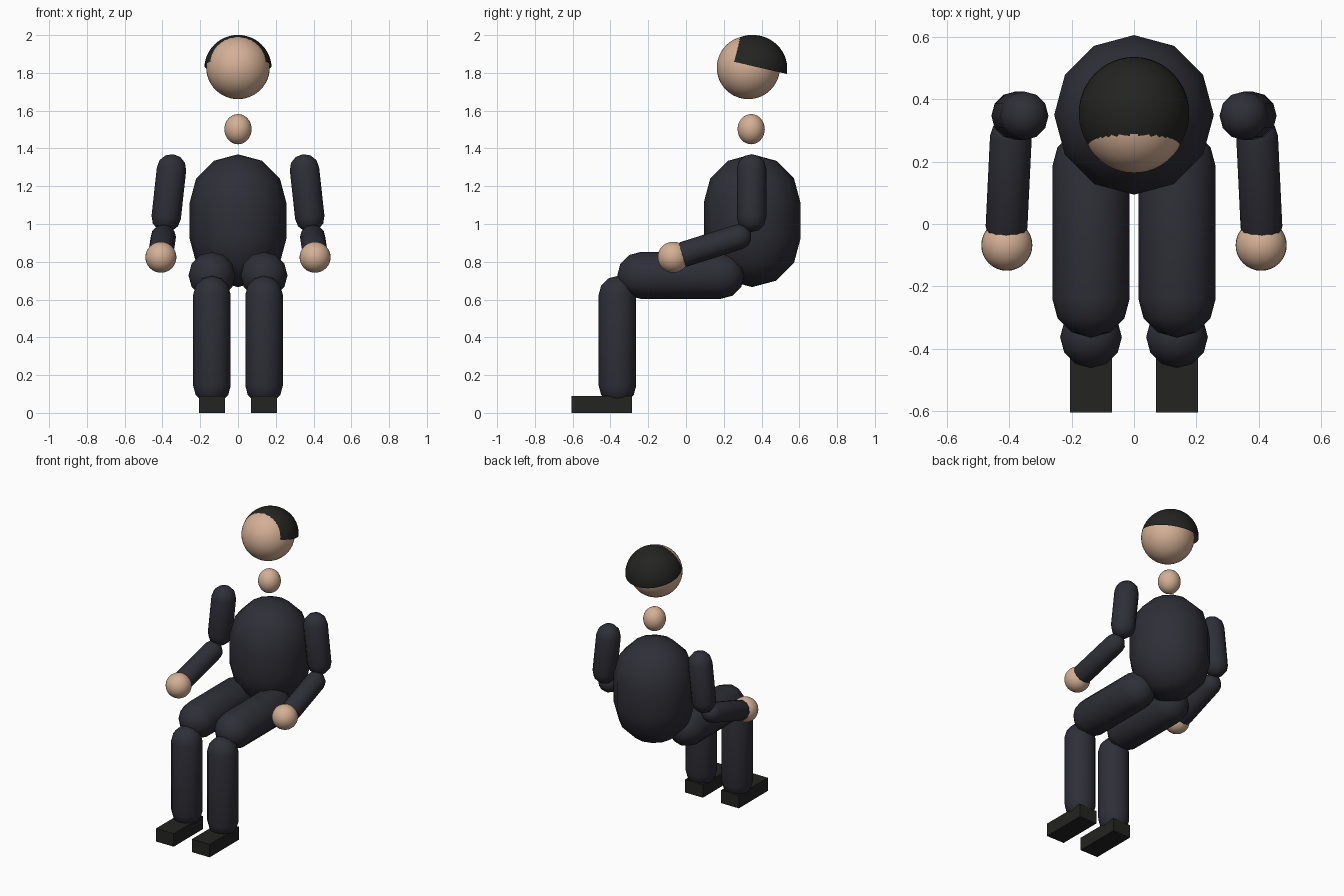
import bpy, bmesh, math
from mathutils import Vector

if "Cube" in bpy.data.objects:
    bpy.data.objects.remove(bpy.data.objects["Cube"])


def material(name, rgb):
    m = bpy.data.materials.new(name)
    m.diffuse_color = (*rgb, 1)
    m.use_nodes = True
    m.node_tree.nodes["Principled BSDF"].inputs["Base Color"].default_value = m.diffuse_color
    return m


SUIT = material("dark_navy_cloth", (0.028, 0.028, 0.039))
SKIN = material("skin", (0.66, 0.43, 0.30))
BLACK = material("soft_black", (0.017, 0.017, 0.016))


def finish(name, bm, mat, smooth=True):
    bmesh.ops.recalc_face_normals(bm, faces=bm.faces)
    me = bpy.data.meshes.new(name)
    bm.to_mesh(me)
    bm.free()
    me.materials.append(mat)
    for p in me.polygons:
        p.use_smooth = smooth
    ob = bpy.data.objects.new(name, me)
    bpy.context.collection.objects.link(ob)
    return ob


def capsule(name, a, b, r, mat, sides=12, rings=3):
    """Rounded limb between the two cap centres a and b."""
    a, b = Vector(a), Vector(b)
    half = (b - a).length / 2
    bm = bmesh.new()
    bmesh.ops.create_uvsphere(bm, u_segments=sides, v_segments=rings * 2, radius=r)
    # split the sphere at its equator and stretch it into a capsule
    equator = [e for e in bm.edges if all(abs(v.co.z) < 1e-5 for v in e.verts)]
    ext = bmesh.ops.split_edges(bm, edges=equator)
    for f in bm.faces:
        f.tag = f.calc_center_median().z > 0
    for v in bm.verts:
        v.co.z += half if v.link_faces[0].tag else -half
    bmesh.ops.bridge_loops(bm, edges=[e for e in bm.edges if e.is_boundary])
    rot = (b - a).to_track_quat('Z', 'Y')
    for v in bm.verts:
        v.co = rot @ v.co + (a + b) / 2
    return finish(name, bm, mat)


def ellipsoid(name, c, radii, mat, u=32, v=16, cut=None):
    """Ball, optionally trimmed below a plane given as (point, normal)."""
    bm = bmesh.new()
    bmesh.ops.create_uvsphere(bm, u_segments=u, v_segments=v, radius=1)
    bmesh.ops.scale(bm, vec=radii, verts=bm.verts)
    bmesh.ops.translate(bm, vec=c, verts=bm.verts)
    if cut:
        bmesh.ops.bisect_plane(bm, geom=bm.verts[:] + bm.edges[:] + bm.faces[:],
                               plane_co=cut[0], plane_no=cut[1], clear_inner=True)
    return finish(name, bm, mat)


def box(name, lo, hi, mat):
    lo, hi = Vector(lo), Vector(hi)
    bm = bmesh.new()
    bmesh.ops.create_cube(bm, size=1)
    bmesh.ops.scale(bm, vec=hi - lo, verts=bm.verts)
    bmesh.ops.translate(bm, vec=(lo + hi) / 2, verts=bm.verts)
    return finish(name, bm, mat, smooth=False)


# torso, neck and head
capsule("torso", (0, 0.35, 0.922), (0, 0.35, 1.113), 0.256, SUIT)
ellipsoid("neck", (0, 0.345, 1.502), (0.072, 0.072, 0.08), SKIN)
ellipsoid("head", (0, 0.33, 1.828), (0.168, 0.167, 0.167), SKIN, 48, 24)

# hair cap, tilted down towards the back
ellipsoid("hair", (0, 0.352, 1.823), (0.178, 0.184, 0.178), BLACK, 48, 24,
          cut=((0, 0.25, 1.86), (0, 0.225, 0.974)))

# limbs on both sides
for side, s in (("left", -1), ("right", 1)):
    capsule(side + "_upper_arm", (s * 0.352, 0.347, 1.292), (s * 0.38, 0.347, 1.035),
            0.078, SUIT)
    capsule(side + "_forearm", (s * 0.395, 0.28, 0.932), (s * 0.409, -0.01, 0.84),
            0.067, SUIT)
    ellipsoid(side + "_hand", (s * 0.408, -0.068, 0.824), (0.082, 0.082, 0.082), SKIN)
    capsule(side + "_thigh", (s * 0.138, 0.185, 0.728), (s * 0.138, -0.24, 0.728),
            0.124, SUIT)
    capsule(side + "_shin", (s * 0.138, -0.363, 0.143), (s * 0.138, -0.363, 0.626),
            0.099, SUIT)
    box(side + "_shoe", (s * 0.138 - 0.068, -0.605, 0), (s * 0.138 + 0.068, -0.285, 0.09),
        BLACK)
